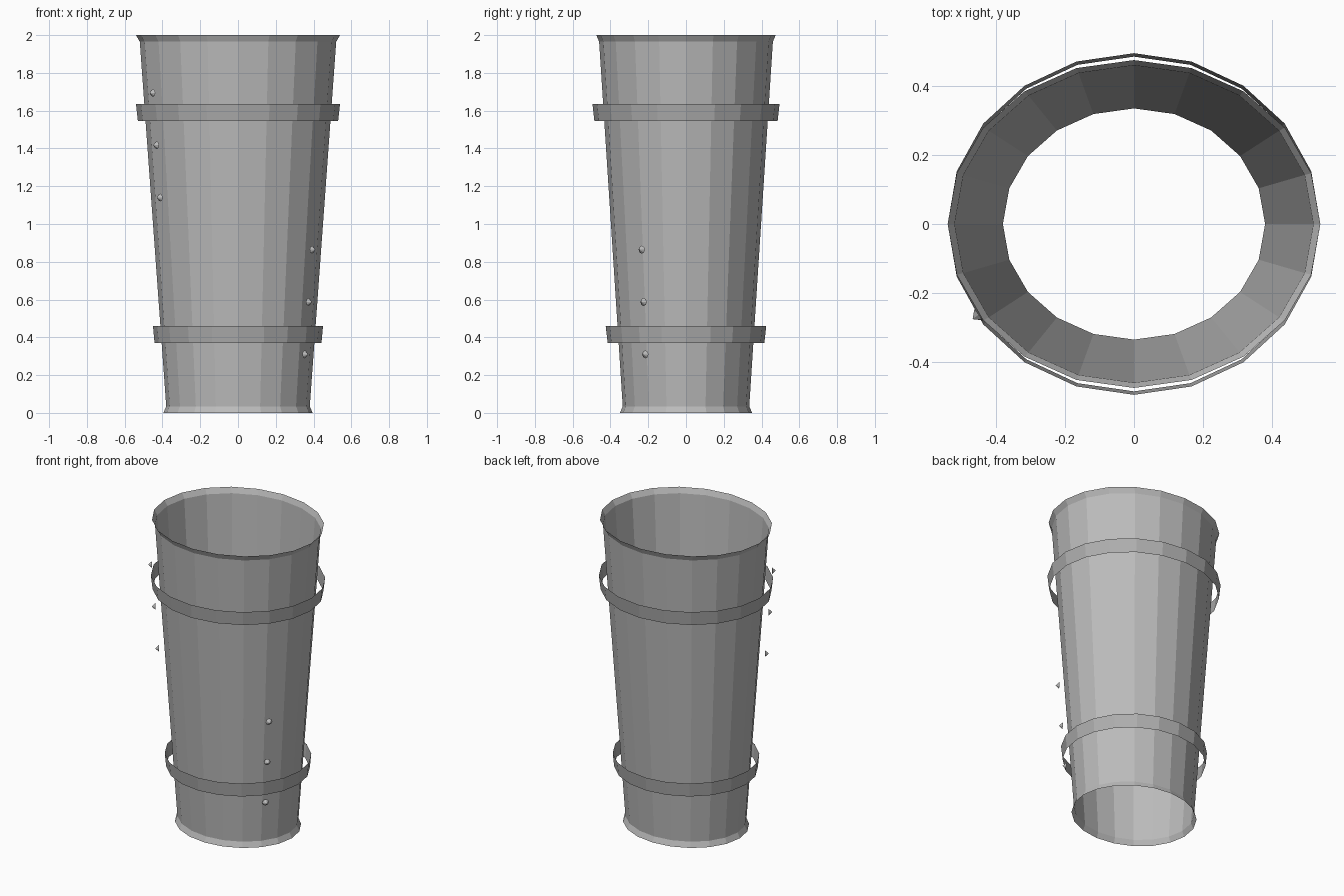
import bpy, bmesh, math
from mathutils import Vector

cube = bpy.data.objects.get("Cube")
if cube:
    bpy.data.objects.remove(cube)

SIDES = 20


def material(name, value):
    m = bpy.data.materials.new(name)
    m.use_nodes = True
    colour = (value, value, value, 1)
    m.diffuse_color = colour
    m.node_tree.nodes["Principled BSDF"].inputs["Base Color"].default_value = colour
    return m


def finish(name, bm, mat):
    mesh = bpy.data.meshes.new(name)
    bm.to_mesh(mesh)
    bm.free()
    mesh.materials.append(mat)
    obj = bpy.data.objects.new(name, mesh)
    bpy.context.collection.objects.link(obj)
    return obj


def sleeve(name, profile, mat):
    """Open oval tube from (x radius, y radius, z) rings."""
    bm = bmesh.new()
    rings = []
    for rx, ry, z in profile:
        angles = [math.tau * i / SIDES for i in range(SIDES)]
        rings.append([bm.verts.new((rx * math.cos(a), ry * math.sin(a), z)) for a in angles])
    for low, high in zip(rings, rings[1:]):
        for i in range(SIDES):
            j = (i + 1) % SIDES
            bm.faces.new((low[i], low[j], high[j], high[i]))
    return finish(name, bm, mat)


def rivet(name, base, outward, mat):
    """Small pointed stud facing outward."""
    bm = bmesh.new()
    bmesh.ops.create_cone(bm, cap_ends=True, segments=8, radius1=0.021,
                          radius2=0, depth=0.022)
    obj = finish(name, bm, mat)
    obj.location = base
    obj.rotation_euler = Vector(outward).to_track_quat('Z', 'Y').to_euler()
    return obj


steel = material("steel grey", 0.5)
band_grey = material("band grey", 0.42)

# Tapered body with flared lips at both ends
sleeve("tapered_body", [(0.395, 0.35, 0), (0.38, 0.335, 0.035),
                        (0.52, 0.46, 1.965), (0.54, 0.475, 2)], steel)

# Loose straps around the body
sleeve("lower_band", [(0.442, 0.415, 0.37), (0.45, 0.425, 0.46)], band_grey)
sleeve("upper_band", [(0.53, 0.485, 1.545), (0.54, 0.495, 1.635)], band_grey)

# Rivet rows: three high on the right, three low on the left
for side, label, start in ((-1, "right", 1.14), (1, "left", 0.31)):
    for i in range(3):
        z = start + 0.277 * i
        x = 0.362 + 0.07 * (z - 0.31)
        y = -0.222 - 0.034 * (z - 0.31)
        rivet(f"{label}_rivet_{i + 1}", (side * x, y, z), (side * 0.8, -0.6, 0), steel)
